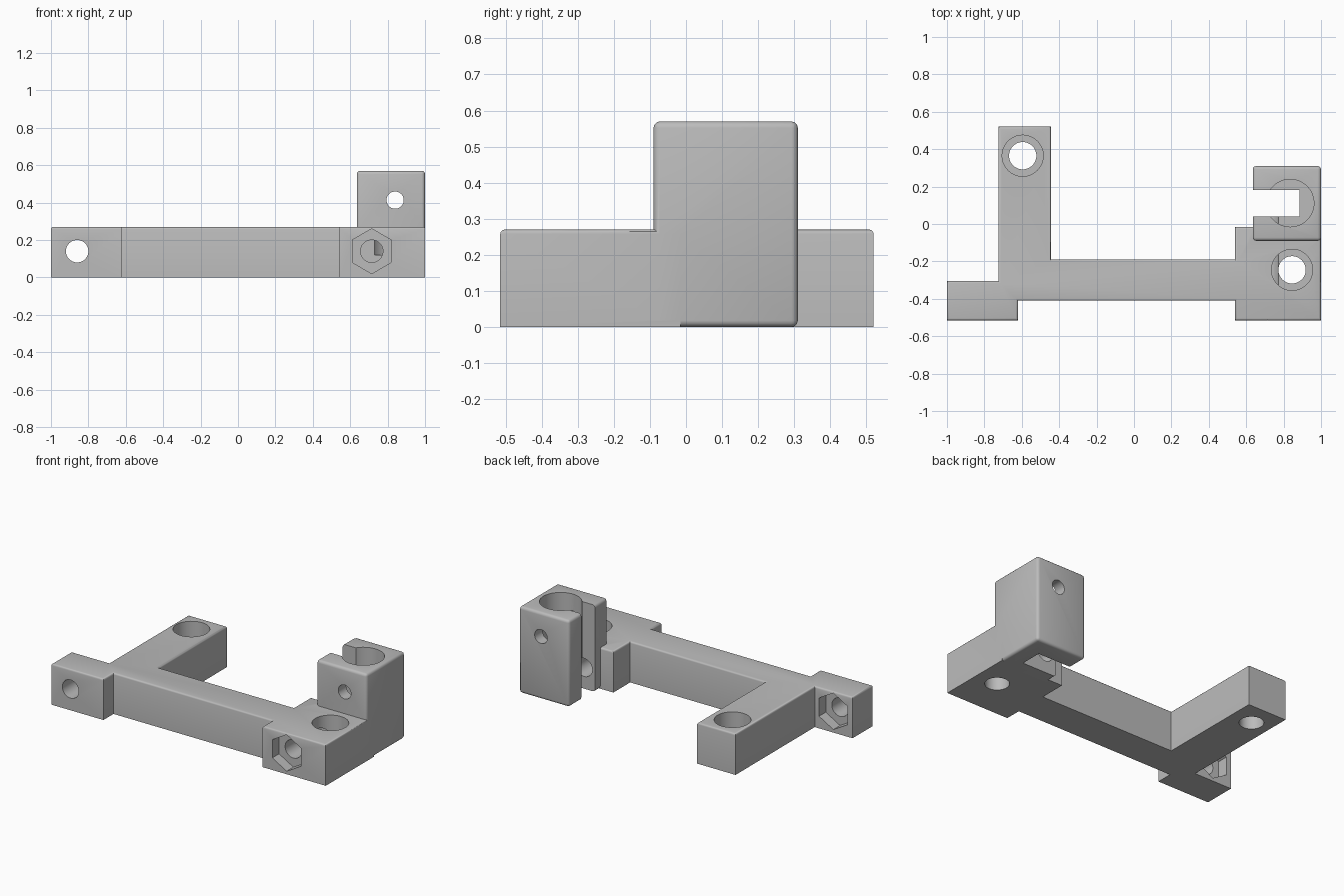
import bpy, bmesh, math
from mathutils import Matrix

if "Cube" in bpy.data.objects:
    bpy.data.objects.remove(bpy.data.objects["Cube"])

grey = bpy.data.materials.new("plain grey")
grey.use_nodes = True
colour = (0.5, 0.5, 0.5, 1)
grey.diffuse_color = colour
grey.node_tree.nodes["Principled BSDF"].inputs["Base Color"].default_value = colour


def make(name, bm):
    bmesh.ops.recalc_face_normals(bm, faces=bm.faces)
    mesh = bpy.data.meshes.new(name)
    bm.to_mesh(mesh)
    bm.free()
    mesh.materials.append(grey)
    ob = bpy.data.objects.new(name, mesh)
    bpy.context.collection.objects.link(ob)
    return ob


def prism(name, outline, height, bevel):
    """Extruded outline with rounded top rim."""
    bm = bmesh.new()
    face = bm.faces.new([bm.verts.new((x, y, 0)) for x, y in outline])
    ext = bmesh.ops.extrude_face_region(bm, geom=[face])["geom"]
    bmesh.ops.translate(bm, vec=(0, 0, height),
                        verts=[v for v in ext if isinstance(v, bmesh.types.BMVert)])
    bmesh.ops.recalc_face_normals(bm, faces=bm.faces)
    rim = [e for e in bm.edges if all(v.co.z > height / 2 for v in e.verts)]
    bmesh.ops.bevel(bm, geom=rim, offset=bevel, segments=3, profile=0.5, affect='EDGES')
    return make(name, bm)


def box(name, lo, hi, bevel=0):
    bm = bmesh.new()
    bmesh.ops.create_cube(bm, size=1)
    for v in bm.verts:
        v.co = [(a + b) / 2 + c * (b - a) for a, b, c in zip(lo, hi, v.co)]
    if bevel:
        bmesh.ops.bevel(bm, geom=bm.edges[:], offset=bevel, segments=3,
                        profile=0.5, affect='EDGES')
    return make(name, bm)


def rod(name, centre, radius, start, end, axis='Z', sides=48):
    """Cylinder through centre, running from start to end along the axis."""
    bm = bmesh.new()
    bmesh.ops.create_cone(bm, cap_ends=True, segments=sides, radius1=radius,
                          radius2=radius, depth=abs(end - start))
    mid = (start + end) / 2
    if axis == 'Z':
        place = Matrix.Translation((centre[0], centre[1], mid))
    else:
        place = (Matrix.Translation((centre[0], mid, centre[1]))
                 @ Matrix.Rotation(math.pi / 2, 4, 'X'))
    bm.transform(place)
    return make(name, bm)


def combine(target, tool, operation):
    mod = target.modifiers.new(operation, 'BOOLEAN')
    mod.operation = operation
    mod.solver = 'EXACT'
    mod.object = tool
    bpy.context.view_layer.objects.active = target
    bpy.ops.object.modifier_apply(modifier=mod.name)
    bpy.data.objects.remove(tool)


# Flat frame: ear, arm, beam and end block in one outline
bracket = prism("bracket", [
    (-1, -.515), (-.62, -.515), (-.62, -.41), (.54, -.41), (.54, -.515),
    (1, -.515), (1, -.015), (.54, -.015), (.54, -.19), (-.445, -.19),
    (-.445, .52), (-.725, .52), (-.725, -.305), (-1, -.305)], .27, .012)

# Clamp tower
combine(bracket, box("tower", (.635, -.09, 0), (1, .31, .57), .018), 'UNION')

# Counterbored vertical screw holes
cutters = []
for x, y in [(-.595, .365), (.845, -.245)]:
    cutters.append(rod("screw_hole", (x, y), .073, -.1, .4))
    cutters.append(rod("counterbore", (x, y), .11, .12, .4))

# Clamp bore, slot and cross hole
cutters.append(rod("clamp_bore", (.835, .112), .127, .12, .7))
cutters.append(box("clamp_slot", (.5, .04, -.1), (.885, .183, .7)))
cutters.append(rod("cross_hole", (.84, .413), .046, -.2, .4, 'Y'))

# Horizontal screw holes with hexagonal nut pockets
cutters.append(rod("ear_hole", (-.86, .14), .06, -.6, -.2, 'Y'))
cutters.append(rod("ear_nut_pocket", (-.86, .14), .12, -.375, -.2, 'Y', 6))
cutters.append(rod("block_hole", (.715, .14), .06, -.6, .1, 'Y'))
cutters.append(rod("block_nut_pocket", (.715, .14), .12, -.6, -.445, 'Y', 6))

for cutter in cutters:
    combine(bracket, cutter, 'DIFFERENCE')

bpy.ops.object.select_all(action='DESELECT')
bracket.select_set(True)
bpy.context.view_layer.objects.active = bracket
bpy.ops.object.shade_smooth_by_angle(angle=math.radians(32))
